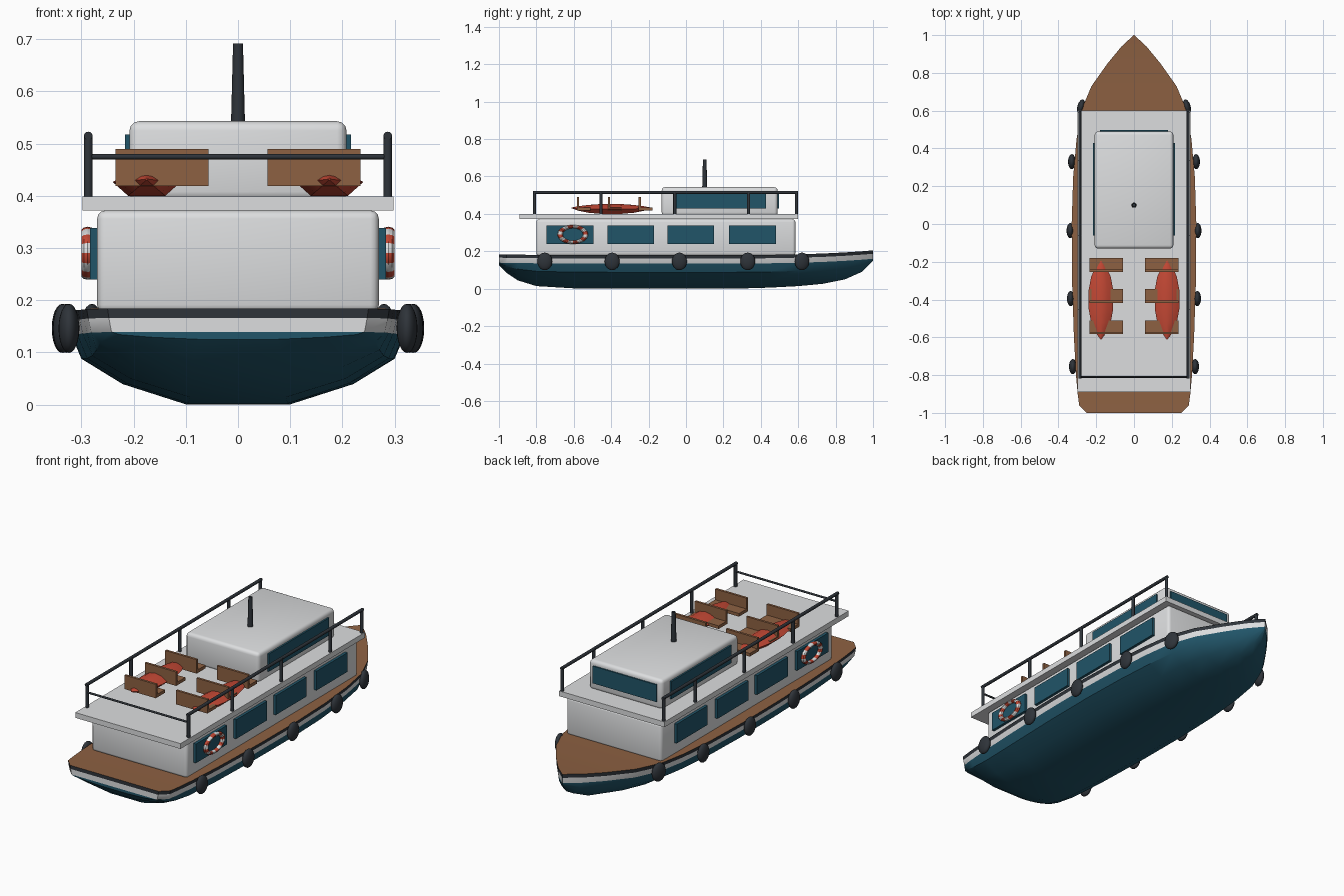
import bpy, bmesh, math
from mathutils import Vector

if "Cube" in bpy.data.objects:
    bpy.data.objects.remove(bpy.data.objects["Cube"])


def material(name, r, g, b):
    m = bpy.data.materials.new(name)
    m.diffuse_color = (r, g, b, 1)
    m.use_nodes = True
    m.node_tree.nodes["Principled BSDF"].inputs["Base Color"].default_value = (r, g, b, 1)
    return m


WHITE = material("off white", 0.72, 0.73, 0.74)
TEAL = material("deep teal", 0.015, 0.09, 0.14)
DARK = material("charcoal", 0.028, 0.034, 0.042)
BROWN = material("wood brown", 0.27, 0.12, 0.055)
RED = material("boat red", 0.55, 0.065, 0.035)
SIDES = (("left", 1), ("right", -1))


def finish(obj, name, *mats, smooth=False):
    obj.name = name
    obj.data.materials.clear()
    for m in mats:
        obj.data.materials.append(m)
    if smooth:
        bpy.ops.object.select_all(action='DESELECT')
        obj.select_set(True)
        bpy.context.view_layer.objects.active = obj
        bpy.ops.object.shade_smooth_by_angle(angle=math.radians(35))
    return obj


def from_bmesh(bm, name, *mats, smooth=True):
    bmesh.ops.remove_doubles(bm, verts=bm.verts, dist=0.0005)
    bmesh.ops.recalc_face_normals(bm, faces=bm.faces)
    mesh = bpy.data.meshes.new(name)
    bm.to_mesh(mesh)
    bm.free()
    obj = bpy.data.objects.new(name, mesh)
    bpy.context.collection.objects.link(obj)
    keep = [p.material_index for p in mesh.polygons]
    finish(obj, name, *mats, smooth=smooth)
    mesh.polygons.foreach_set("material_index", keep)
    return obj


def box(name, mat, xs, ys, zs, bevel=0):
    bm = bmesh.new()
    bmesh.ops.create_cube(bm, size=1)
    for v in bm.verts:
        v.co = [(r[0] + r[1]) / 2 + c * (r[1] - r[0]) for c, r in zip(v.co, (xs, ys, zs))]
    if bevel:
        bmesh.ops.bevel(bm, geom=bm.edges[:], offset=bevel, segments=3, profile=0.5, affect='EDGES')
    return from_bmesh(bm, name, mat, smooth=bool(bevel))


def rod(name, mat, a, b, r1, r2=None, sides=12):
    a, b = Vector(a), Vector(b)
    bpy.ops.mesh.primitive_cone_add(vertices=sides, radius1=r1, radius2=r2 or r1,
                                    depth=(b - a).length, location=(a + b) / 2)
    obj = bpy.context.object
    obj.rotation_euler = (b - a).to_track_quat('Z', 'Y').to_euler()
    return finish(obj, name, mat, smooth=True)


def loft(bm, rings):
    """Skin consecutive rings and return the quads of each strip."""
    rings = [[bm.verts.new(p) for p in ring] for ring in rings]
    for a, b in zip(rings, rings[1:]):
        for i in range(len(a)):
            j = (i + 1) % len(a)
            yield i, bm.faces.new((a[i], a[j], b[j], b[i]))
    bm.faces.new(rings[0])
    bm.faces.new(rings[-1])


# Hull: y, half width, keel height, sheer height
stations = [(-1, .25, .125, .184), (-.96, .29, .085, .183), (-.9, .298, .045, .182),
            (-.8, .307, .014, .181), (-.6, .318, .002, .18), (-.3, .328, 0, .18),
            (0, .33, 0, .18), (.25, .322, 0, .18), (.45, .304, .006, .181),
            (.6, .28, .014, .184), (.73, .225, .026, .188), (.85, .14, .05, .194),
            (.94, .066, .09, .2), (1, .001, .15, .205)]


def hull_section(y, w, keel, sheer):
    rise = sheer - .045 - keel
    half = [(.3 * w, keel), (.67 * w, keel + .29 * rise), (.91 * w, keel + .65 * rise),
            (.97 * w, sheer - .045), (.99 * w, sheer - .018), (w, sheer)]
    return [(x, y, z) for x, z in half] + [(-x, y, z) for x, z in reversed(half)]


bm = bmesh.new()
paint = {3: 1, 4: 2, 5: 3, 6: 2, 7: 1}
for strip, face in loft(bm, [hull_section(*s) for s in stations]):
    face.material_index = paint.get(strip, 0)
# Carry the painted bands across the transom
for z in (.139, .166):
    bmesh.ops.bisect_plane(bm, geom=[f for f in bm.faces if len(f.verts) > 4] +
                           [e for e in bm.edges if all(v.co.y < -.999 for v in e.verts)],
                           plane_co=(0, 0, z), plane_no=(0, 0, 1))
for f in bm.faces:
    if all(v.co.y < -.999 for v in f.verts):
        z = f.calc_center_median().z
        f.material_index = 2 if z > .166 else 1 if z > .139 else 0
from_bmesh(bm, "hull", TEAL, WHITE, DARK, BROWN)

# Cabins and roof deck
box("lower_cabin", WHITE, (-.27, .27), (-.8, .585), (.175, .372), .016)
box("roof_deck", WHITE, (-.298, .298), (-.89, .6), (.372, .399))
box("upper_cabin", WHITE, (-.208, .208), (-.13, .49), (.39, .543), .018)
box("upper_bow_window", TEAL, (-.18, .18), (.488, .497), (.43, .518))

# Mast
rod("mast", DARK, (0, .1, .535), (0, .1, .692), .0135, .0095)

# Rear cross rail
rod("rear_rail", DARK, (-.287, -.81, .475), (.287, -.81, .475), .005)

fenders = [(-.755, .324), (-.395, .335), (-.035, .337), (.33, .329), (.62, .28)]
for side, s in SIDES:
    # Windows
    for i, y in enumerate((-.62, -.295, .025, .355)):
        box(f"{side}_window_{i + 1}", TEAL, sorted((s * .275, s * .284)),
            (y - .125, y + .125), (.24, .338))
        box(f"{side}_window_seat_{i + 1}", TEAL, sorted((s * .268, s * .276)),
            (y - .125, y + .125), (.24, .338))
    box(f"{side}_upper_window", TEAL, sorted((s * .207, s * .2165)), (-.06, .428), (.428, .518))

    # Lifebuoy with alternating segments
    bpy.ops.mesh.primitive_torus_add(major_radius=.068, minor_radius=.014, major_segments=32,
                                     minor_segments=10, location=(s * .288, -.605, .29),
                                     rotation=(0, math.pi / 2, 0))
    ring = bpy.context.object
    ring.scale = (.62, 1, .9)
    finish(ring, f"{side}_lifebuoy", RED, WHITE, smooth=True)
    for p in ring.data.polygons:
        turn = math.atan2(p.center.y, p.center.x) / math.tau + .5
        p.material_index = int(turn * 16 + .001) % 2

    # Fenders
    for i, (y, x) in enumerate(fenders):
        bpy.ops.mesh.primitive_uv_sphere_add(segments=20, ring_count=12, radius=1,
                                             location=(s * x, y, .146))
        ball = bpy.context.object
        ball.scale = (.02, .04, .047)
        if y > .5:
            ball.rotation_euler.z = s * .25
        finish(ball, f"{side}_fender_{i + 1}", DARK, smooth=True)

    # Roof railing
    for i, y in enumerate((-.81, -.455, -.06, .335, .59)):
        rod(f"{side}_rail_post_{i + 1}", DARK, (s * .287, y, .395), (s * .287, y, .518), .0085)
    rod(f"{side}_top_rail", DARK, (s * .287, -.818, .515), (s * .287, .598, .515), .008)

    # Benches
    for i, y in enumerate((-.578, -.413, -.248)):
        xs = sorted((s * .057, s * .235))
        box(f"{side}_bench_seat_{i + 1}", BROWN, xs, (y, y + .068), (.419, .435))
        box(f"{side}_bench_back_{i + 1}", BROWN, xs, (y - .005, y + .007), (.419, .49))

    # Canoe: y offset, half width, bottom and top height
    bm = bmesh.new()
    shape = [(-.212, .002, .43, .434), (-.175, .028, .417, .441), (-.12, .052, .406, .448),
             (-.05, .065, .4, .453), (.05, .065, .4, .453), (.12, .052, .406, .448),
             (.175, .028, .417, .441), (.212, .002, .43, .434)]
    rings = []
    for dy, w, low, high in shape:
        half = [(.55, low), (1, low + .5 * (high - low)), (.5, low + .88 * (high - low))]
        pts = half + [(0, high)] + [(-x, z) for x, z in reversed(half)]
        rings.append([(s * .175 + x * w, -.4 + dy, z) for x, z in pts])
    for _ in loft(bm, rings):
        pass
    from_bmesh(bm, f"{side}_canoe", RED)
